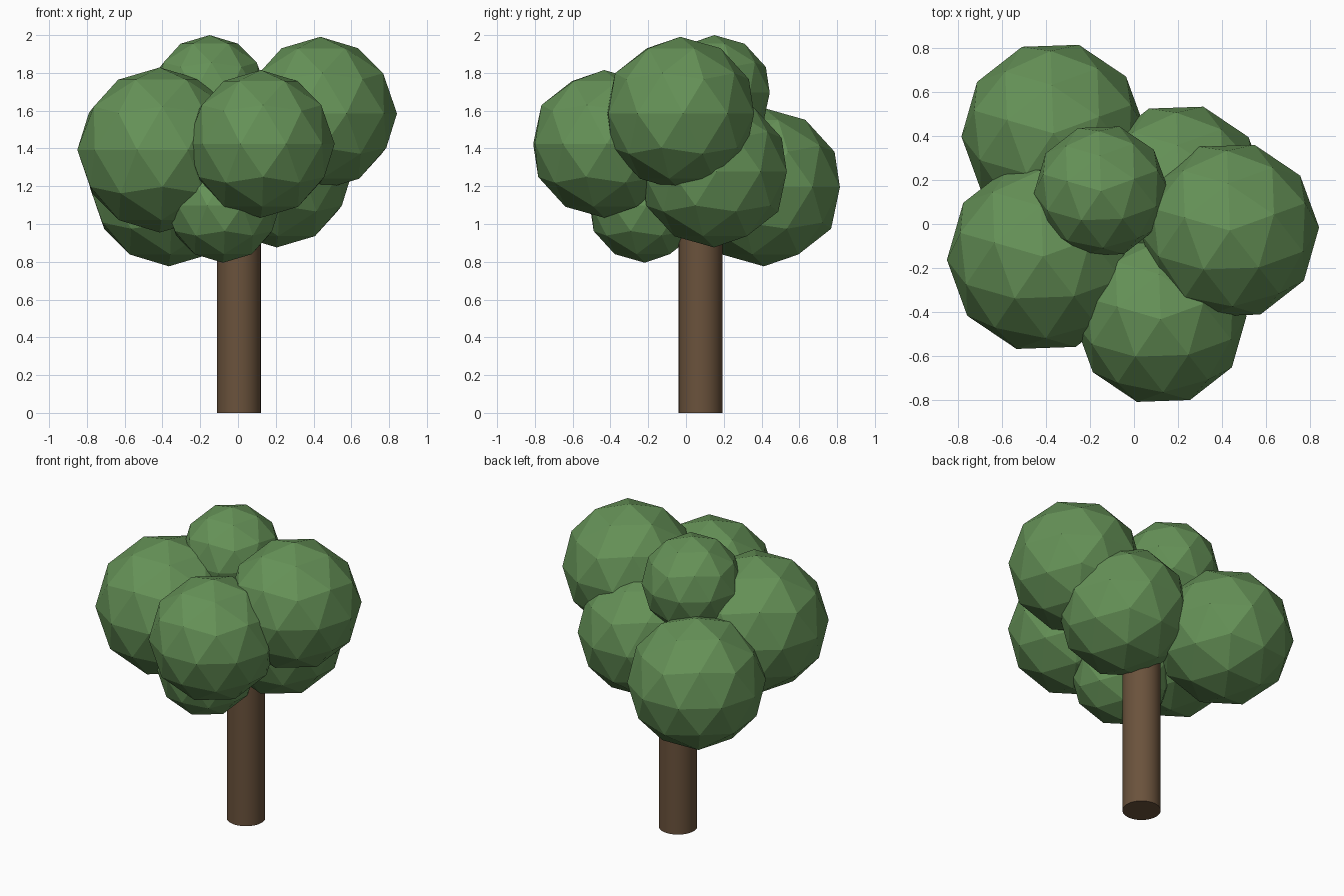
import bpy
import math

cube = bpy.data.objects.get("Cube")
if cube:
    bpy.data.objects.remove(cube, do_unlink=True)


def make_material(name, rgb):
    mat = bpy.data.materials.new(name)
    mat.use_nodes = True
    color = (*rgb, 1.0)
    mat.diffuse_color = color
    for node in mat.node_tree.nodes:
        if node.type == 'BSDF_PRINCIPLED':
            node.inputs["Base Color"].default_value = color
            node.inputs["Roughness"].default_value = 0.9
    return mat


leaf_green = make_material("leaf_green", (0.13, 0.285, 0.095))
bark_brown = make_material("bark_brown", (0.145, 0.085, 0.045))


def leaf_ball(name, center, radius):
    """Faceted foliage clump, standing on one of its points."""
    bpy.ops.mesh.primitive_ico_sphere_add(
        subdivisions=2, radius=radius, location=center,
        rotation=(0, 0, math.radians(92)))
    ball = bpy.context.object
    ball.name = name
    ball.data.materials.append(leaf_green)
    bpy.ops.object.shade_flat()


# Foliage clumps
clumps = {
    "foliage_left": ((0.436, -0.03, 1.585), 0.406),
    "foliage_front": ((0.121, -0.433, 1.424), 0.391),
    "foliage_right": ((-0.414, -0.148, 1.392), 0.437),
    "foliage_top": ((-0.15, 0.15, 1.695), 0.305),
    "foliage_back_right": ((-0.366, 0.412, 1.195), 0.419),
    "foliage_back_left": ((0.205, 0.148, 1.277), 0.401),
    "foliage_low_front": ((-0.08, -0.218, 1.098), 0.303),
}
for clump_name, (center, radius) in clumps.items():
    leaf_ball(clump_name, center, radius)

# Trunk, running up into the foliage
trunk_height = 1.2
bpy.ops.mesh.primitive_cylinder_add(
    vertices=32, radius=0.116, depth=trunk_height,
    location=(0.005, 0.077, trunk_height / 2))
trunk = bpy.context.object
trunk.name = "trunk"
trunk.data.materials.append(bark_brown)
bpy.ops.object.shade_smooth_by_angle(angle=math.radians(40))
